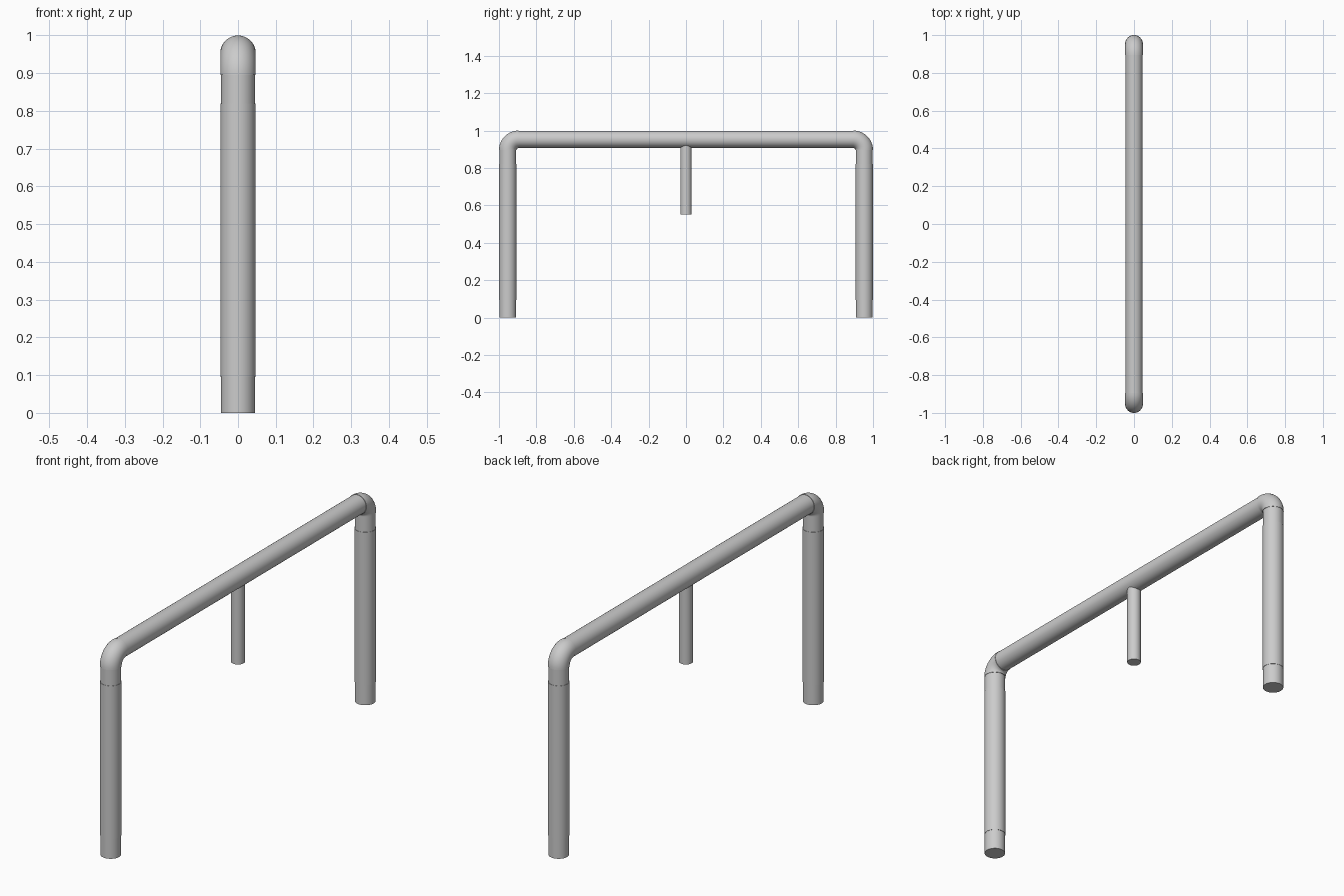
import bpy, bmesh
from math import cos, sin, pi
from mathutils import Vector

if "Cube" in bpy.data.objects:
    bpy.data.objects.remove(bpy.data.objects["Cube"])

SIDES = 48


def tube(name, stations):
    """Capped round tube lying in the x = 0 plane; stations are (centre, side axis, radius)."""
    bm = bmesh.new()
    rings = []
    for centre, side, radius in stations:
        rings.append([bm.verts.new(Vector(centre)
                      + Vector((1, 0, 0)) * radius * cos(2 * pi * i / SIDES)
                      + Vector(side) * radius * sin(2 * pi * i / SIDES))
                      for i in range(SIDES)])
    for a, b in zip(rings, rings[1:]):
        for i in range(SIDES):
            j = (i + 1) % SIDES
            bm.faces.new((a[i], a[j], b[j], b[i]))
    bm.faces.new(rings[0])
    bm.faces.new(rings[-1])
    bmesh.ops.recalc_face_normals(bm, faces=bm.faces)
    mesh = bpy.data.meshes.new(name)
    bm.to_mesh(mesh)
    bm.free()
    obj = bpy.data.objects.new(name, mesh)
    bpy.context.collection.objects.link(obj)
    bpy.ops.object.select_all(action='DESELECT')
    bpy.context.view_layer.objects.active = obj
    obj.select_set(True)
    bpy.ops.object.shade_smooth_by_angle(angle=0.6)
    return obj


BEND = 0.058            # centreline radius of the elbows
CORNER = 0.953          # centreline of posts and rail
START = CORNER - BEND   # where the elbows begin

for s, label in ((-1, "front"), (1, "back")):
    # Post with slightly thinner ends
    profile = [(0, .045), (.095, .045), (.095, .0465), (.82, .0465),
               (.82, .045), (START, .045)]
    tube(label + "_post", [((0, s * CORNER, z), (0, 1, 0), r) for z, r in profile])

    # Quarter-turn elbow
    stations = []
    for k in range(17):
        a = k / 16 * pi / 2
        radial = Vector((0, s * cos(a), sin(a)))
        stations.append((Vector((0, s * START, START)) + radial * BEND, radial, .047))
    tube(label + "_elbow", stations)

# Top rail
tube("top_rail", [((0, y, CORNER), (0, 0, 1), .045) for y in (-START, START)])

# Short stub hanging from the middle of the rail
tube("hanging_stub", [((0, 0, z), (0, 1, 0), .03) for z in (.55, .925)])
